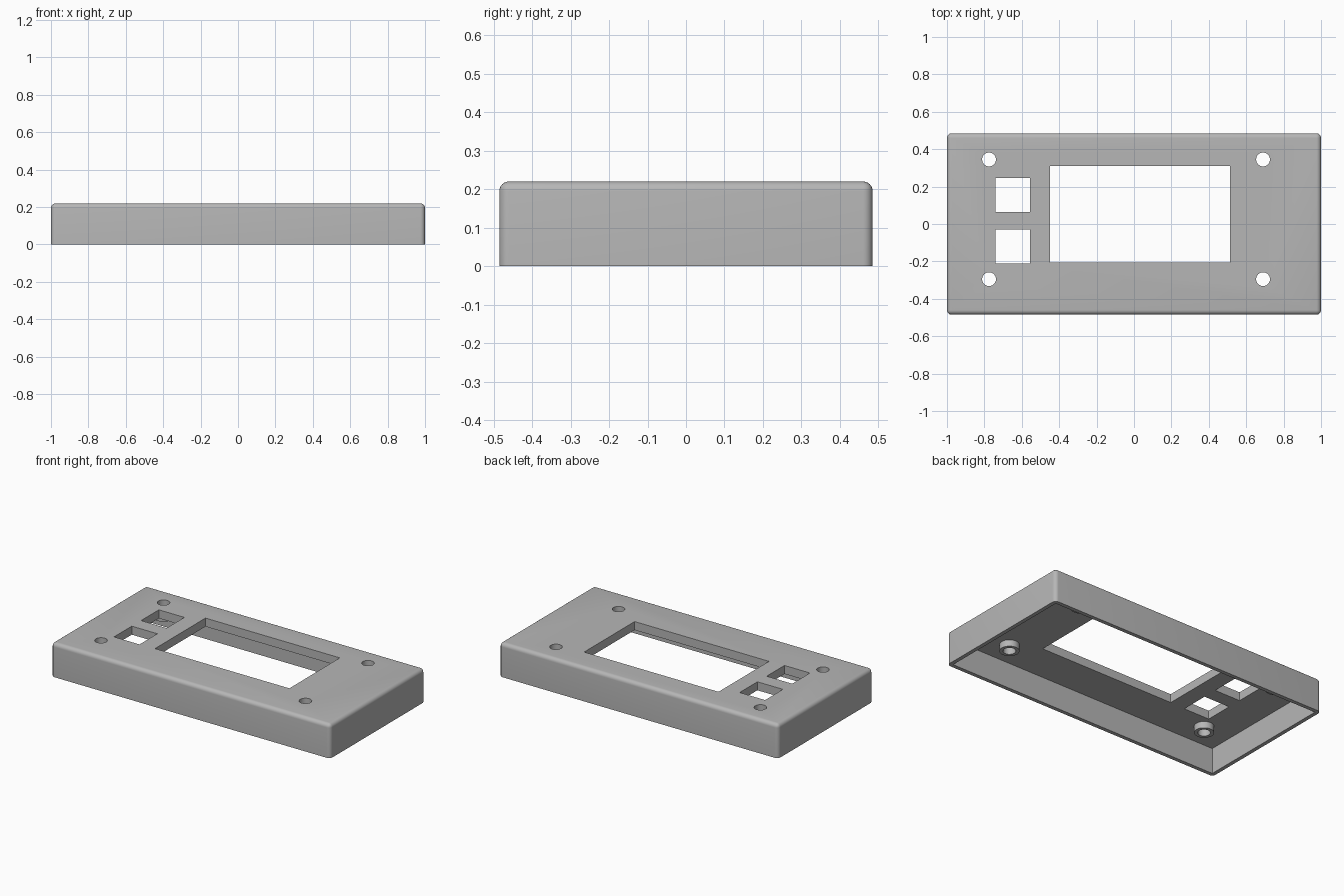
import bpy
import bmesh
from mathutils import Matrix, Vector

if "Cube" in bpy.data.objects:
    bpy.data.objects.remove(bpy.data.objects["Cube"], do_unlink=True)

HALF_X, HALF_Y, HEIGHT = 1.0, 0.485, 0.22
WALL, PLATE, ROUND = 0.025, 0.055, 0.025
CEILING = HEIGHT - PLATE

grey = bpy.data.materials.new("grey_plastic")
grey.use_nodes = True
colour = (0.47, 0.47, 0.47, 1)
grey.diffuse_color = colour
grey.node_tree.nodes["Principled BSDF"].inputs["Base Color"].default_value = colour


def finish(name, bm):
    mesh = bpy.data.meshes.new(name)
    bm.to_mesh(mesh)
    bm.free()
    mesh.materials.append(grey)
    obj = bpy.data.objects.new(name, mesh)
    bpy.context.collection.objects.link(obj)
    return obj


def box(name, x0, x1, y0, y1, z0, z1, rounding=0):
    bm = bmesh.new()
    size = Vector((x1 - x0, y1 - y0, z1 - z0))
    centre = Vector((x0 + x1, y0 + y1, z0 + z1)) / 2
    bmesh.ops.create_cube(bm, size=1, matrix=Matrix.Translation(centre) @ Matrix.Diagonal(size).to_4x4())
    if rounding:
        # Round everything except the open bottom rim
        edges = [e for e in bm.edges if any(v.co.z > z0 + 0.01 for v in e.verts)]
        bmesh.ops.bevel(bm, geom=edges, offset=rounding, segments=6, profile=0.5, affect="EDGES")
    return finish(name, bm)


def cylinder(name, x, y, radius, z0, z1):
    bm = bmesh.new()
    bmesh.ops.create_cone(bm, cap_ends=True, segments=40, radius1=radius, radius2=radius,
                          depth=z1 - z0, matrix=Matrix.Translation((x, y, (z0 + z1) / 2)))
    return finish(name, bm)


def combine(target, tool, operation):
    mod = target.modifiers.new(operation.lower(), "BOOLEAN")
    mod.operation, mod.solver, mod.object = operation, "EXACT", tool
    bpy.context.view_layer.objects.active = target
    bpy.ops.object.modifier_apply(modifier=mod.name)
    bpy.data.objects.remove(tool, do_unlink=True)


# Hollow rounded cover
cover = box("cover", -HALF_X, HALF_X, -HALF_Y, HALF_Y, 0, HEIGHT, ROUND)
combine(cover, box("cavity", WALL - HALF_X, HALF_X - WALL, WALL - HALF_Y, HALF_Y - WALL,
                   -0.1, CEILING), "DIFFERENCE")

# Screw bosses under the plate, drilled through
screws = [(x, y) for x in (-0.775, 0.69) for y in (-0.295, 0.345)]
for x, y in screws:
    combine(cover, cylinder("boss", x, y, 0.058, CEILING - 0.042, CEILING + 0.02), "UNION")
for x, y in screws:
    combine(cover, cylinder("drill", x, y, 0.037, -0.1, 0.4), "DIFFERENCE")

# Display window and two button openings
for x0, x1, y0, y1 in ((-0.45, 0.513, -0.207, 0.31),
                       (-0.74, -0.557, 0.065, 0.247),
                       (-0.74, -0.557, -0.212, -0.03)):
    combine(cover, box("opening", x0, x1, y0, y1, -0.1, 0.4), "DIFFERENCE")

# Smooth curves, crisp edges
bpy.ops.object.select_all(action="DESELECT")
cover.select_set(True)
bpy.context.view_layer.objects.active = cover
bpy.ops.object.shade_smooth_by_angle(angle=0.6)
